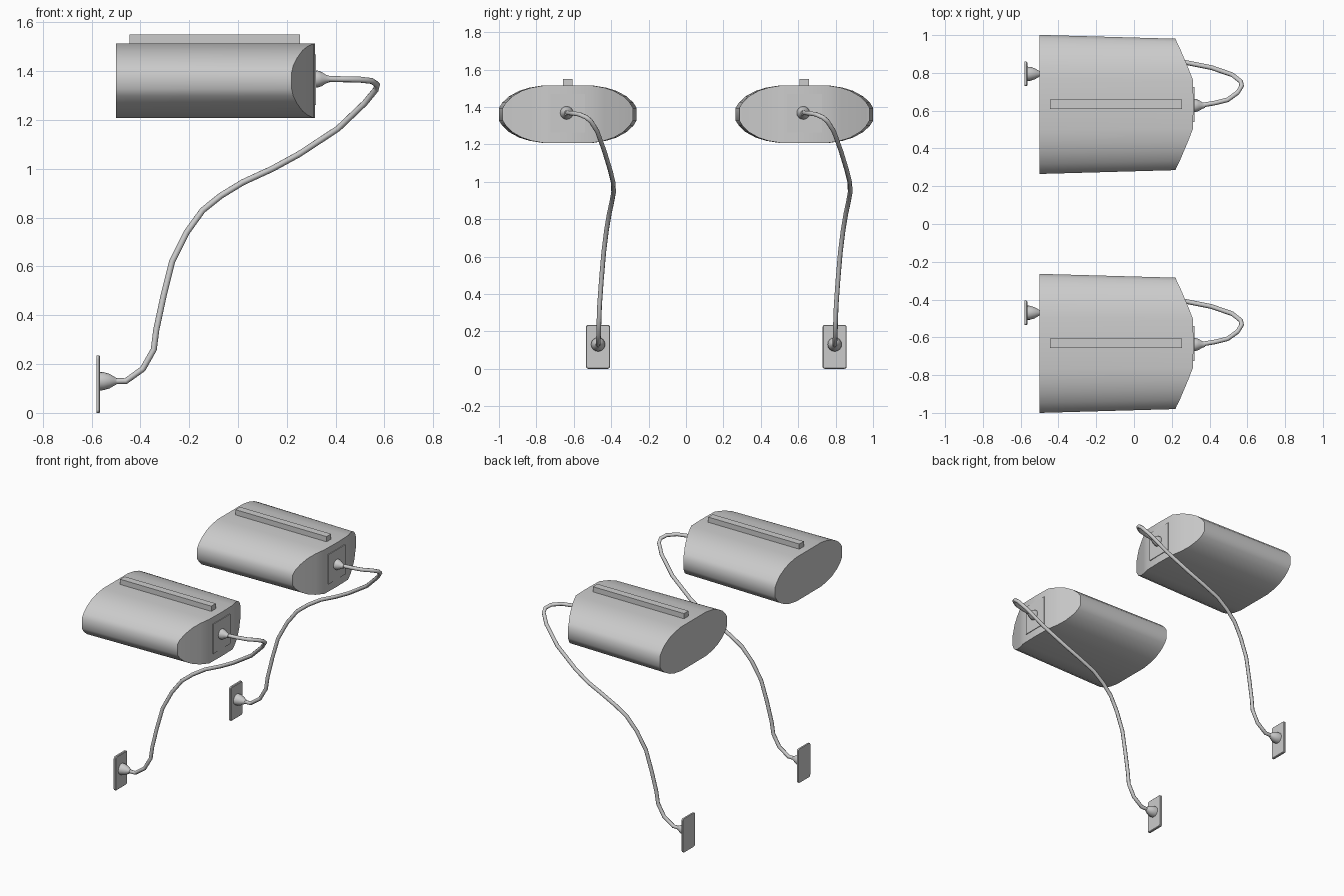
import bpy, bmesh, math

if "Cube" in bpy.data.objects:
    bpy.data.objects.remove(bpy.data.objects["Cube"])

SPACING = 1.265
Y0 = -0.632      # centre of the near unit
ZC = 1.361       # centre height of the housing


def make(name, bm, smooth=None):
    bmesh.ops.recalc_face_normals(bm, faces=bm.faces)
    me = bpy.data.meshes.new(name)
    bm.to_mesh(me)
    bm.free()
    ob = bpy.data.objects.new(name, me)
    bpy.context.collection.objects.link(ob)
    if smooth:
        smooth_by_angle(ob, smooth)
    return ob


def smooth_by_angle(ob, deg):
    bpy.ops.object.select_all(action='DESELECT')
    ob.select_set(True)
    bpy.context.view_layer.objects.active = ob
    bpy.ops.object.shade_smooth_by_angle(angle=math.radians(deg))


def box(name, lo, hi, corner=0):
    bm = bmesh.new()
    bmesh.ops.create_cube(bm, size=1)
    for v in bm.verts:
        v.co = [(a + b) / 2 + c * (b - a) for a, b, c in zip(lo, hi, v.co)]
    if corner:
        edges = [e for e in bm.edges
                 if abs(e.verts[0].co.x - e.verts[1].co.x) > 1e-4]
        bmesh.ops.bevel(bm, geom=edges, offset=corner, segments=3,
                        profile=0.5, affect='EDGES')
        front = [e for e in bm.edges if all(abs(v.co.x - hi[0]) < 1e-4 for v in e.verts)]
        bmesh.ops.bevel(bm, geom=front, offset=0.004, segments=1, affect='EDGES')
    return make(name, bm)


def lathe_x(name, profile, y, z, n=16):
    """Revolve (x, radius) points around an axis parallel to x."""
    bm = bmesh.new()
    rings = [[bm.verts.new((x, y + r * math.cos(2 * math.pi * i / n),
                            z + r * math.sin(2 * math.pi * i / n)))
              for i in range(n)] for x, r in profile]
    for a, b in zip(rings, rings[1:]):
        for i in range(n):
            j = (i + 1) % n
            bm.faces.new((a[i], a[j], b[j], b[i]))
    bm.faces.new(rings[0])
    bm.faces.new(rings[-1])
    return make(name, bm, 50)


def housing(name):
    # half section: y offset, z half height, x where the bowed front ends
    half = [(0.0, 0.153, 0.315), (0.137, 0.153, 0.312), (0.205, 0.142, 0.287),
            (0.26, 0.125, 0.265), (0.315, 0.095, 0.243), (0.35, 0.062, 0.226),
            (0.368, 0.034, 0.22)]
    cols = [(-y, h, x) for y, h, x in half[:0:-1]] + half
    bm = bmesh.new()

    def pair(y, h, x, k):
        return [bm.verts.new((x, Y0 + y * k, ZC + s * h)) for s in (1, -1)]
    back = [pair(y, h, -0.5, 1.0) for y, h, _ in cols]
    front = [pair(y, h, x, 0.945) for y, h, x in cols]
    for i in range(len(cols) - 1):
        for s in (0, 1):     # top and bottom skin
            bm.faces.new((back[i][s], back[i + 1][s], front[i + 1][s], front[i][s]))
        bm.faces.new((front[i][0], front[i + 1][0], front[i + 1][1], front[i][1]))
    for i in (0, -1):        # side strips
        bm.faces.new((back[i][0], front[i][0], front[i][1], back[i][1]))
    bm.faces.new([p[0] for p in back] + [p[1] for p in reversed(back)])
    return make(name, bm, 38)


def cable(name):
    pts = [(-0.51, -0.47, .13), (-0.46, -0.47, .13), (-0.39, -0.467, .18),
           (-0.345, -0.465, .26), (-0.335, -0.462, .34), (-0.305, -0.452, .48),
           (-0.27, -0.44, .62), (-0.21, -0.425, .74), (-0.145, -0.41, .83),
           (-0.07, -0.397, .89), (0.02, -0.387, .945), (0.14, -0.39, 1.0),
           (0.25, -0.405, 1.06), (0.41, -0.437, 1.165), (0.52, -0.475, 1.27),
           (0.565, -0.51, 1.325), (0.57, -0.535, 1.345), (0.548, -0.57, 1.36),
           (0.495, -0.608, 1.366), (0.43, -0.624, 1.367), (0.36, -0.636, 1.369)]
    cu = bpy.data.curves.new(name, 'CURVE')
    cu.dimensions = '3D'
    cu.bevel_depth = 0.0125
    cu.bevel_resolution = 2
    cu.use_fill_caps = True
    sp = cu.splines.new('POLY')
    sp.points.add(len(pts) - 1)
    for p, co in zip(sp.points, pts):
        p.co = (*co, 1)
    ob = bpy.data.objects.new(name, cu)
    bpy.context.collection.objects.link(ob)
    bpy.ops.object.select_all(action='DESELECT')
    ob.select_set(True)
    bpy.context.view_layer.objects.active = ob
    bpy.ops.object.convert(target='MESH')
    ob = bpy.context.view_layer.objects.active
    smooth_by_angle(ob, 50)
    return ob


parts = [
    housing("housing"),
    box("top_rail", (-0.445, Y0 - 0.025, 1.50), (0.255, Y0 + 0.025, 1.55)),
    box("socket_panel", (0.29, Y0 - 0.093, 1.262), (0.319, Y0 + 0.093, 1.468)),
    lathe_x("housing_plug", [(0.315, 0.034), (0.325, 0.035), (0.343, 0.029),
                             (0.36, 0.018), (0.375, 0.013)], -0.638, 1.368),
    cable("cable"),
    box("wall_plate", (-0.58, -0.535, 0.0), (-0.565, -0.406, 0.235), 0.012),
    lathe_x("wall_plug", [(-0.57, 0.038), (-0.55, 0.037), (-0.525, 0.029),
                          (-0.51, 0.02), (-0.498, 0.013)], -0.47, 0.13),
]

# second identical unit
for ob in parts:
    twin = ob.copy()
    twin.name = "far_" + ob.name
    twin.location.y += SPACING
    bpy.context.collection.objects.link(twin)
